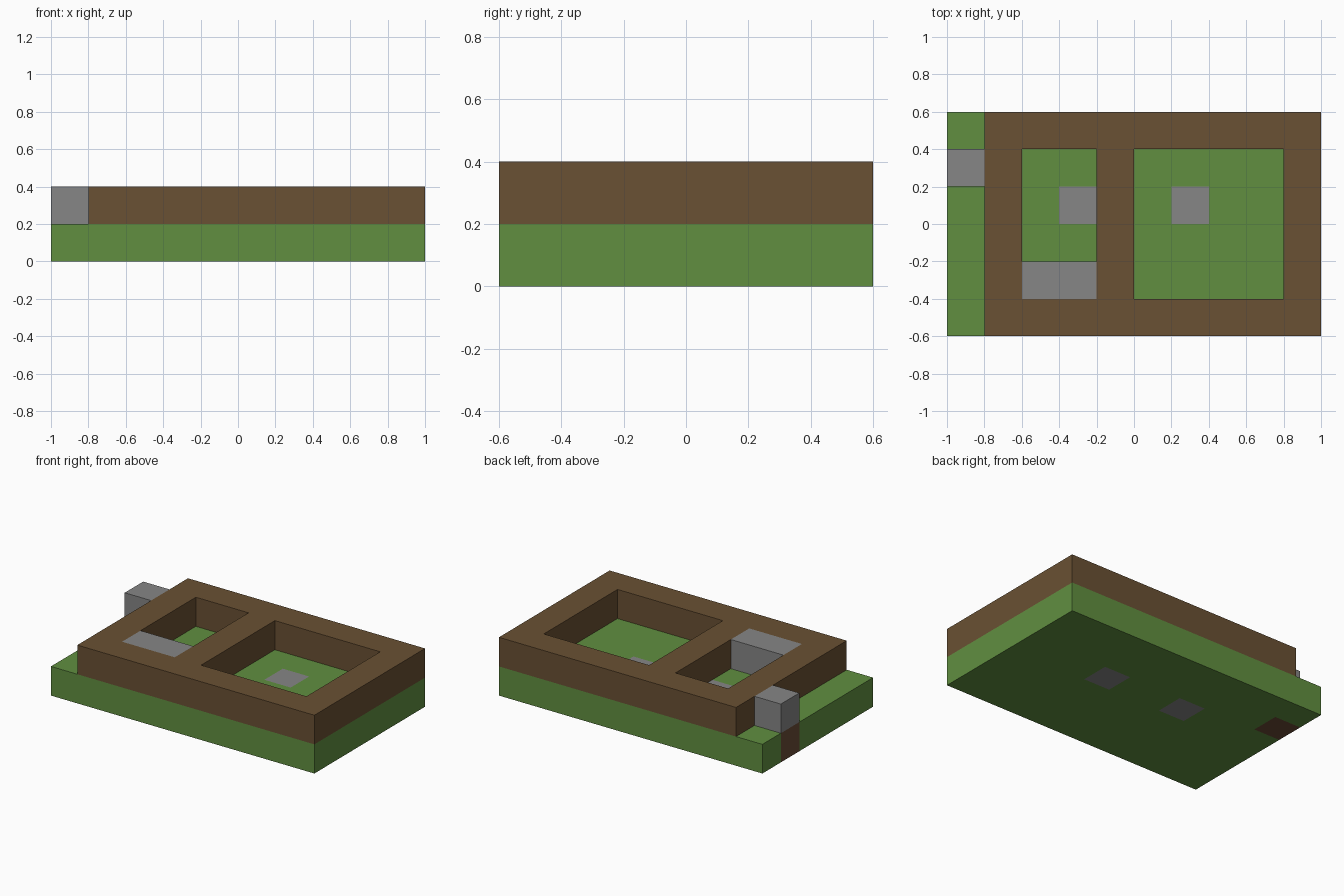
import bpy
import bmesh

cube = bpy.data.objects.get("Cube")
if cube:
    bpy.data.objects.remove(cube, do_unlink=True)


def material(name, rgb):
    mat = bpy.data.materials.new(name)
    mat.use_nodes = True
    color = (*rgb, 1)
    mat.diffuse_color = color
    bsdf = mat.node_tree.nodes["Principled BSDF"]
    bsdf.inputs["Base Color"].default_value = color
    bsdf.inputs["Roughness"].default_value = 0.9
    return mat


grass = material("grass green", (0.119, 0.275, 0.051))
earth = material("earth brown", (0.144, 0.082, 0.033))
stone = material("stone grey", (0.238, 0.238, 0.238))
bark = material("bark brown", (0.144, 0.070, 0.036))


def inside(point, rect):
    x0, x1, y0, y1 = rect
    return x0 - 0.001 <= point.x <= x1 + 0.001 and y0 - 0.001 <= point.y <= y1 + 0.001


def slab(name, xs, ys, z0, z1, mats, holes=(), inlays=()):
    """Extruded plan cut along xs and ys, with open holes and coloured inlays."""
    bm = bmesh.new()
    grid = [[bm.verts.new((x, y, z0)) for y in ys] for x in xs]
    for i in range(len(xs) - 1):
        for j in range(len(ys) - 1):
            bm.faces.new((grid[i][j], grid[i][j + 1], grid[i + 1][j + 1], grid[i + 1][j]))
    open_faces = [f for f in bm.faces
                  if any(inside(f.calc_center_median(), h) for h in holes)]
    bmesh.ops.delete(bm, geom=open_faces, context="FACES")
    result = bmesh.ops.extrude_face_region(bm, geom=bm.faces[:], use_keep_orig=True)
    top = [v for v in result["geom"] if isinstance(v, bmesh.types.BMVert)]
    bmesh.ops.translate(bm, verts=top, vec=(0, 0, z1 - z0))
    bmesh.ops.recalc_face_normals(bm, faces=bm.faces[:])
    for face in bm.faces:
        for rect, index in inlays:
            if inside(face.calc_center_median(), rect):
                face.material_index = index
    mesh = bpy.data.meshes.new(name)
    bm.to_mesh(mesh)
    bm.free()
    for mat in mats:
        mesh.materials.append(mat)
    obj = bpy.data.objects.new(name, mesh)
    bpy.context.collection.objects.link(obj)
    return obj


# Grass base with stone floor tiles and a bark block set into its edge
slab("ground", (-1, -0.8, -0.4, -0.2, 0.2, 0.4, 1), (-0.6, 0, 0.2, 0.4, 0.6), 0, 0.2,
     (grass, stone, bark),
     inlays=(((-0.4, -0.2, 0, 0.2), 1), ((0.2, 0.4, 0, 0.2), 1), ((-1, -0.8, 0.2, 0.4), 2)))

# Earth walls around two open rooms
slab("walls", (-0.8, -0.6, -0.2, 0, 0.8, 1), (-0.6, -0.4, 0.4, 0.6), 0.2, 0.4, (earth,),
     holes=((-0.6, -0.2, -0.4, 0.4), (0, 0.8, -0.4, 0.4)))

# Stone blocks: a bench in the small room and a block outside
slab("stone_bench", (-0.6, -0.2), (-0.4, -0.2), 0.2, 0.4, (stone,))
slab("stone_post", (-1, -0.8), (0.2, 0.4), 0.2, 0.4, (stone,))
